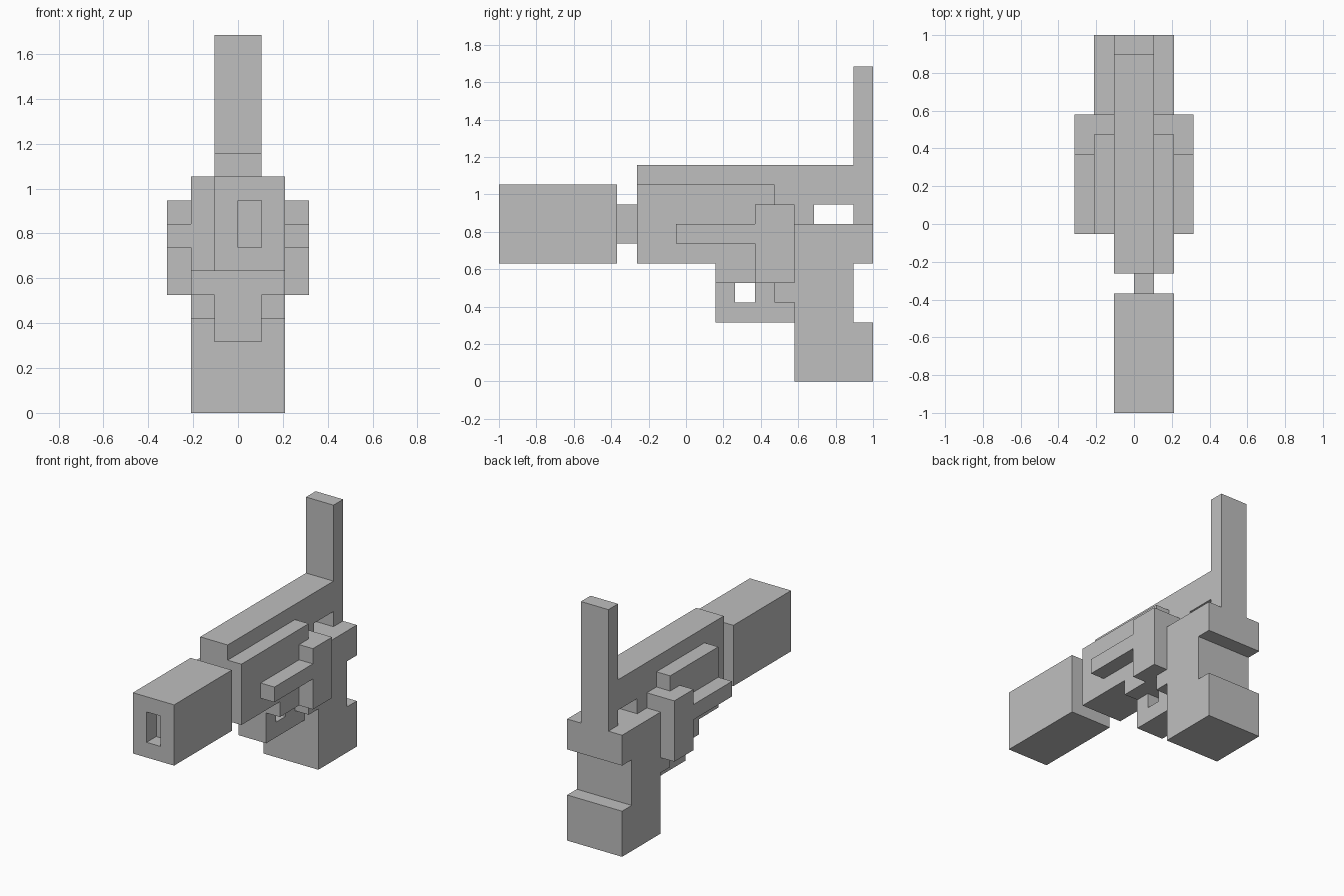
import bpy
import bmesh

cube = bpy.data.objects.get("Cube")
if cube:
    bpy.data.objects.remove(cube, do_unlink=True)

U = 2 / 19  # one grid block; the model is 19 blocks long

grey = bpy.data.materials.new("plain_grey")
grey.use_nodes = True
colour = (0.52, 0.52, 0.52, 1)
grey.diffuse_color = colour
grey.node_tree.nodes["Principled BSDF"].inputs["Base Color"].default_value = colour


def slab(name, x0, x1, profile):
    """Extrude a side profile of (y, z) block coordinates from x0 to x1."""
    bm = bmesh.new()
    face = bm.faces.new([bm.verts.new((x0 * U, y * U - 1, z * U)) for y, z in profile])
    new = bmesh.ops.extrude_face_region(bm, geom=[face])["geom"]
    verts = [v for v in new if isinstance(v, bmesh.types.BMVert)]
    bmesh.ops.translate(bm, verts=verts, vec=((x1 - x0) * U, 0, 0))
    bmesh.ops.recalc_face_normals(bm, faces=bm.faces)
    mesh = bpy.data.meshes.new(name)
    bm.to_mesh(mesh)
    bm.free()
    mesh.materials.append(grey)
    obj = bpy.data.objects.new(name, mesh)
    bpy.context.collection.objects.link(obj)
    return obj


def rect(y0, y1, z0, z1):
    return [(y0, z0), (y1, z0), (y1, z1), (y0, z1)]


# Barrel with a shallow muzzle recess, and the neck behind it
barrel = slab("barrel", -1, 2, rect(0, 6, 6, 10))
cutter = slab("muzzle_cutter", 0, 1, rect(-1, 1, 7, 9))
cutter.hide_render = True
cutter.hide_set(True)
cut = barrel.modifiers.new("muzzle_recess", 'BOOLEAN')
cut.operation = 'DIFFERENCE'
cut.solver = 'EXACT'
cut.object = cutter
slab("neck", 0, 1, rect(6, 7, 7, 9))

# Central body with the tall rear post
slab("body", -1, 1, [
    (7, 6), (11, 6), (11, 5), (15, 5), (15, 8), (16, 8), (16, 9), (18, 9),
    (18, 8), (19, 8), (19, 16), (18, 16), (18, 11), (7, 11)])

# Trigger guard and grip
slab("trigger_guard", -1, 1, [
    (11, 5), (11, 3), (15, 3), (15, 5), (13, 5), (13, 4), (12, 4), (12, 5)])
slab("grip", -2, 2, [
    (15, 0), (19, 0), (19, 3), (18, 3), (18, 6), (19, 6), (19, 8), (15, 8)])

# Side plates (the right one starts further back) and outer side arms
for side, sign, start in (("left", 1, 7), ("right", -1, 9)):
    slab(side + "_side_plate", sign, 2 * sign, [
        (start, 6), (11, 6), (11, 5), (14, 5), (14, 4), (15, 4),
        (15, 9), (14, 9), (14, 10), (start, 10)])
    slab(side + "_side_arm", 2 * sign, 3 * sign, [
        (9, 7), (13, 7), (13, 5), (15, 5), (15, 9), (13, 9), (13, 8), (9, 8)])
